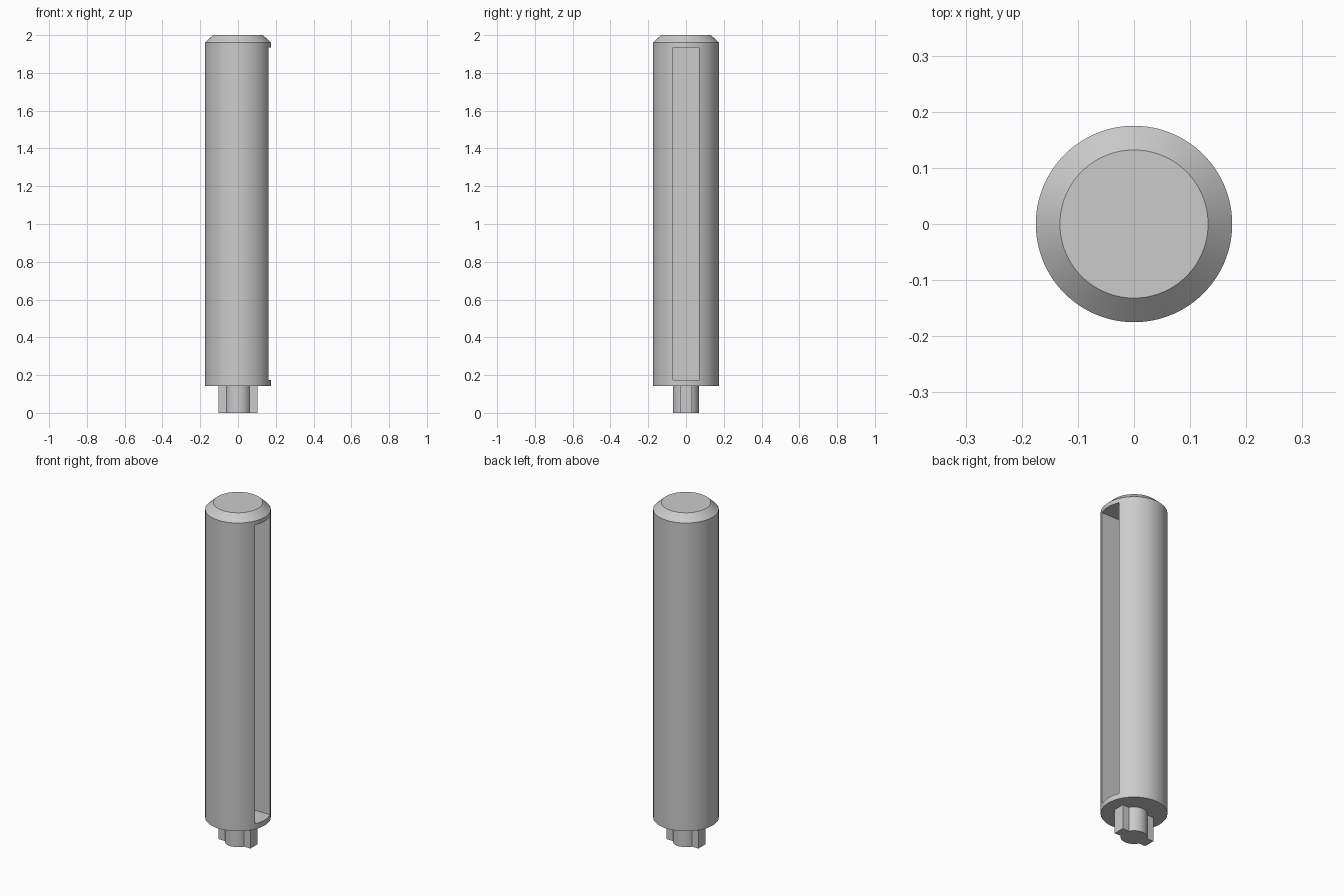
import bpy
import bmesh
from math import cos, sin, pi, radians

cube = bpy.data.objects.get("Cube")
if cube:
    bpy.data.objects.remove(cube, do_unlink=True)

grey = bpy.data.materials.new("plain grey")
grey.use_nodes = True
colour = (0.6, 0.6, 0.6, 1)
grey.diffuse_color = colour
grey.node_tree.nodes["Principled BSDF"].inputs["Base Color"].default_value = colour


def lathe(name, profile, sides=128):
    """Closed solid of revolution from (radius, height) rings."""
    bm = bmesh.new()
    rings = [[bm.verts.new((r * cos(2 * pi * i / sides), r * sin(2 * pi * i / sides), z))
              for i in range(sides)] for r, z in profile]
    for low, high in zip(rings, rings[1:]):
        for i in range(sides):
            j = (i + 1) % sides
            bm.faces.new((low[i], low[j], high[j], high[i]))
    bm.faces.new(rings[0][::-1])
    bm.faces.new(rings[-1])
    return finish(name, bm)


def box(name, low, high):
    bm = bmesh.new()
    bmesh.ops.create_cube(bm, size=1)
    for v in bm.verts:
        v.co = [(a + b) / 2 + c * (b - a) for a, b, c in zip(low, high, v.co)]
    return finish(name, bm)


def finish(name, bm):
    mesh = bpy.data.meshes.new(name)
    bm.to_mesh(mesh)
    bm.free()
    mesh.materials.append(grey)
    obj = bpy.data.objects.new(name, mesh)
    bpy.context.collection.objects.link(obj)
    return obj


def combine(target, tool, operation):
    """Apply a boolean and remove the tool object."""
    mod = target.modifiers.new(operation.title(), "BOOLEAN")
    mod.object, mod.operation, mod.solver = tool, operation, "EXACT"
    bpy.context.view_layer.objects.active = target
    bpy.ops.object.modifier_apply(modifier=mod.name)
    bpy.data.objects.remove(tool, do_unlink=True)


# Round body with a chamfered top and a long pocket in its left side
body = lathe("body", [(0.175, 0.143), (0.175, 1.96), (0.132, 2.0)])
combine(body, box("pocket_cutter", (0, -0.07, 0.175), (0.3, 0.07, 1.935)), "DIFFERENCE")

# Drive stub below, with a rectangular key across it
stub = lathe("drive_stub", [(0.07, 0), (0.07, 0.143)], 64)
combine(stub, box("key", (-0.104, -0.033, 0), (0.104, 0.033, 0.143)), "UNION")

# Smooth the round walls and keep the edges crisp
for obj in (body, stub):
    bpy.ops.object.select_all(action="DESELECT")
    obj.select_set(True)
    bpy.context.view_layer.objects.active = obj
    bpy.ops.object.shade_smooth_by_angle(angle=radians(30))
